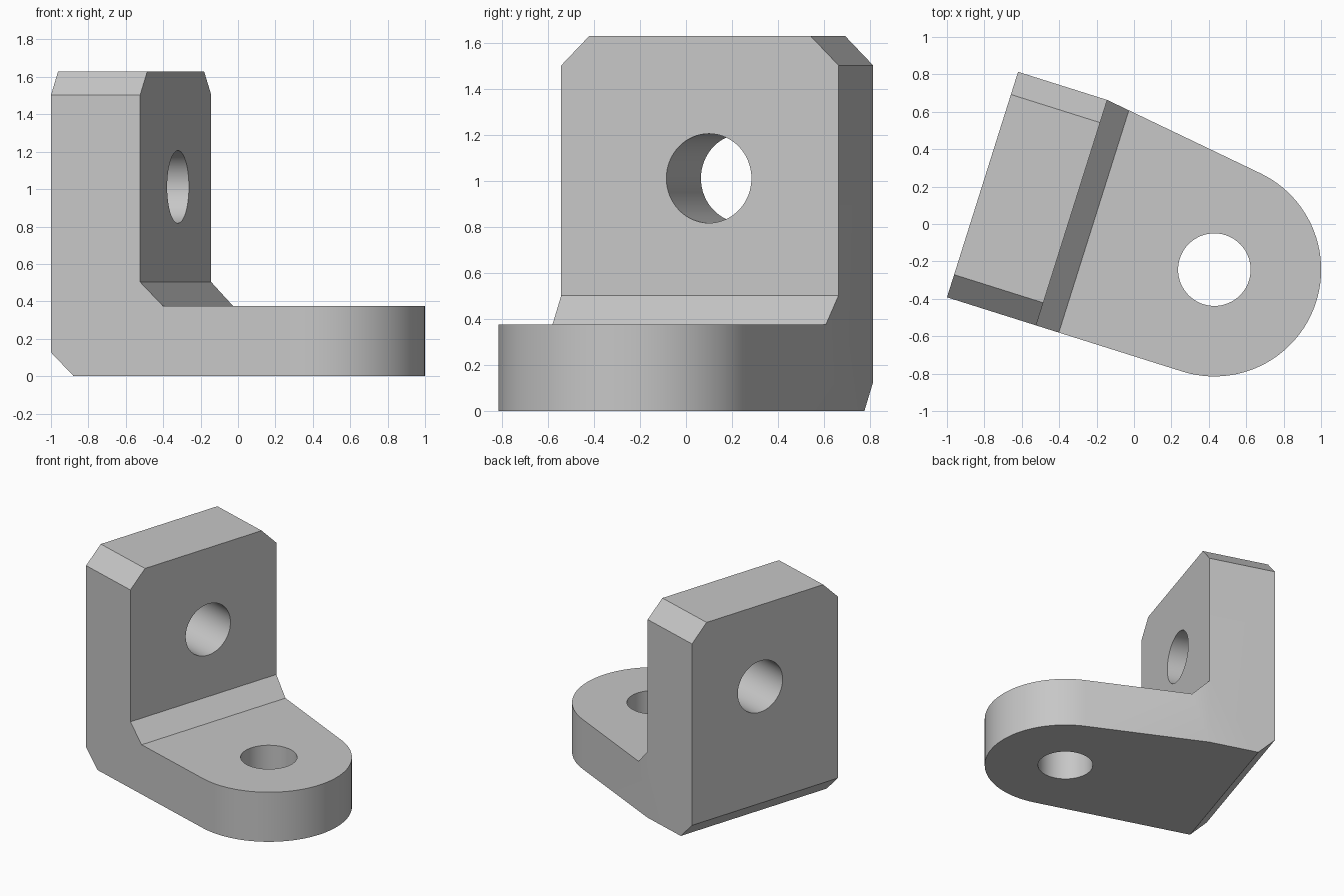
import bpy, bmesh, math
from mathutils import Matrix, Vector

if "Cube" in bpy.data.objects:
    bpy.data.objects.remove(bpy.data.objects["Cube"])

grey = bpy.data.materials.new("light_grey")
colour = (0.57, 0.57, 0.57, 1)
grey.diffuse_color = colour
grey.use_nodes = True
grey.node_tree.nodes["Principled BSDF"].inputs["Base Color"].default_value = colour

# Dimensions along the foot (x), across the bracket (y) and up (z)
WIDTH, HEIGHT, WALL, FOOT, CH = 1.264, 1.63, 0.5, 0.376, 0.127
EYE = Vector((1.319, 0.571))      # centre of the rounded foot end
END_R, HOLE_R = 0.571, 0.194
PLACE = Matrix.Translation((-1, -0.392, 0)) @ Matrix.Rotation(math.radians(-17.5), 4, 'Z')


def prism(name, points, place, start, end):
    """Extrude a flat outline; place(a, b, h) puts it on its axis."""
    bm = bmesh.new()
    face = bm.faces.new([bm.verts.new(place(a, b, start)) for a, b in points])
    side = bmesh.ops.extrude_face_region(bm, geom=[face])["geom"]
    shift = Vector(place(0, 0, end)) - Vector(place(0, 0, start))
    bmesh.ops.translate(bm, vec=shift, verts=[v for v in side if isinstance(v, bmesh.types.BMVert)])
    bmesh.ops.recalc_face_normals(bm, faces=bm.faces)
    mesh = bpy.data.meshes.new(name)
    bm.to_mesh(mesh)
    bm.free()
    mesh.materials.append(grey)
    obj = bpy.data.objects.new(name, mesh)
    bpy.context.collection.objects.link(obj)
    obj.matrix_world = PLACE
    return obj


def arc(centre, radius, first, last, steps):
    angles = [first + (last - first) * i / steps for i in range(steps + 1)]
    return [(centre[0] + radius * math.cos(a), centre[1] + radius * math.sin(a)) for a in angles]


def circle(centre, radius):
    return arc(centre, radius, 0, math.tau, 64)[:-1]


along_x = lambda a, b, h: (h, a, b)
along_y = lambda a, b, h: (a, h, b)
along_z = lambda a, b, h: (a, b, h)

# L-shaped side profile with chamfered heel and inner corner
profile = [(CH, 0), (2.2, 0), (2.2, FOOT), (WALL + CH, FOOT), (WALL, FOOT + CH),
           (WALL, HEIGHT), (0, HEIGHT), (0, CH)]
bracket = prism("angle_bracket", profile, along_y, -0.5, WIDTH + 0.5)

# Plan outline: one straight side, rounded end, side tapering tangent to it
corner = Vector((WALL, WIDTH))
to_corner = corner - EYE
tangent = math.atan2(to_corner.y, to_corner.x) - math.acos(END_R / to_corner.length)
plan = [(-0.5, 0)] + arc(EYE, END_R, -math.pi / 2, tangent, 48) + [tuple(corner), (-0.5, WIDTH)]
plan_cutter = prism("plan_cutter", plan, along_z, -0.5, 2)

# Clipped top corners of the wall
clip = [(-1, -1), (WIDTH + 1, -1), (WIDTH + 1, HEIGHT - CH - 1), (WIDTH + 0.5 - CH, HEIGHT + 0.5),
        (CH - 0.5, HEIGHT + 0.5), (-1, HEIGHT - CH - 1)]
m = 0.5  # outline runs on past the wall at the same 45 degree slope
clip[3], clip[4] = (WIDTH - CH - m, HEIGHT + m), (CH + m, HEIGHT + m)
clip_cutter = prism("corner_cutter", clip, along_x, -1, 3)

# Bolt holes through foot and wall
foot_hole = prism("foot_hole_cutter", circle(EYE, HOLE_R), along_z, -0.3, 0.8)
wall_hole = prism("wall_hole_cutter", circle((0.673, 1.012), HOLE_R), along_x, -0.3, 0.8)

bpy.context.view_layer.objects.active = bracket
for cutter, mode in ((plan_cutter, 'INTERSECT'), (clip_cutter, 'INTERSECT'),
                     (foot_hole, 'DIFFERENCE'), (wall_hole, 'DIFFERENCE')):
    mod = bracket.modifiers.new(cutter.name, 'BOOLEAN')
    mod.operation, mod.object, mod.solver = mode, cutter, 'EXACT'
    bpy.ops.object.modifier_apply(modifier=mod.name)
    bpy.data.objects.remove(cutter)

# Smooth round walls, crisp edges elsewhere
bpy.ops.object.select_all(action='DESELECT')
bracket.select_set(True)
bpy.ops.object.shade_smooth_by_angle(angle=math.radians(12))
